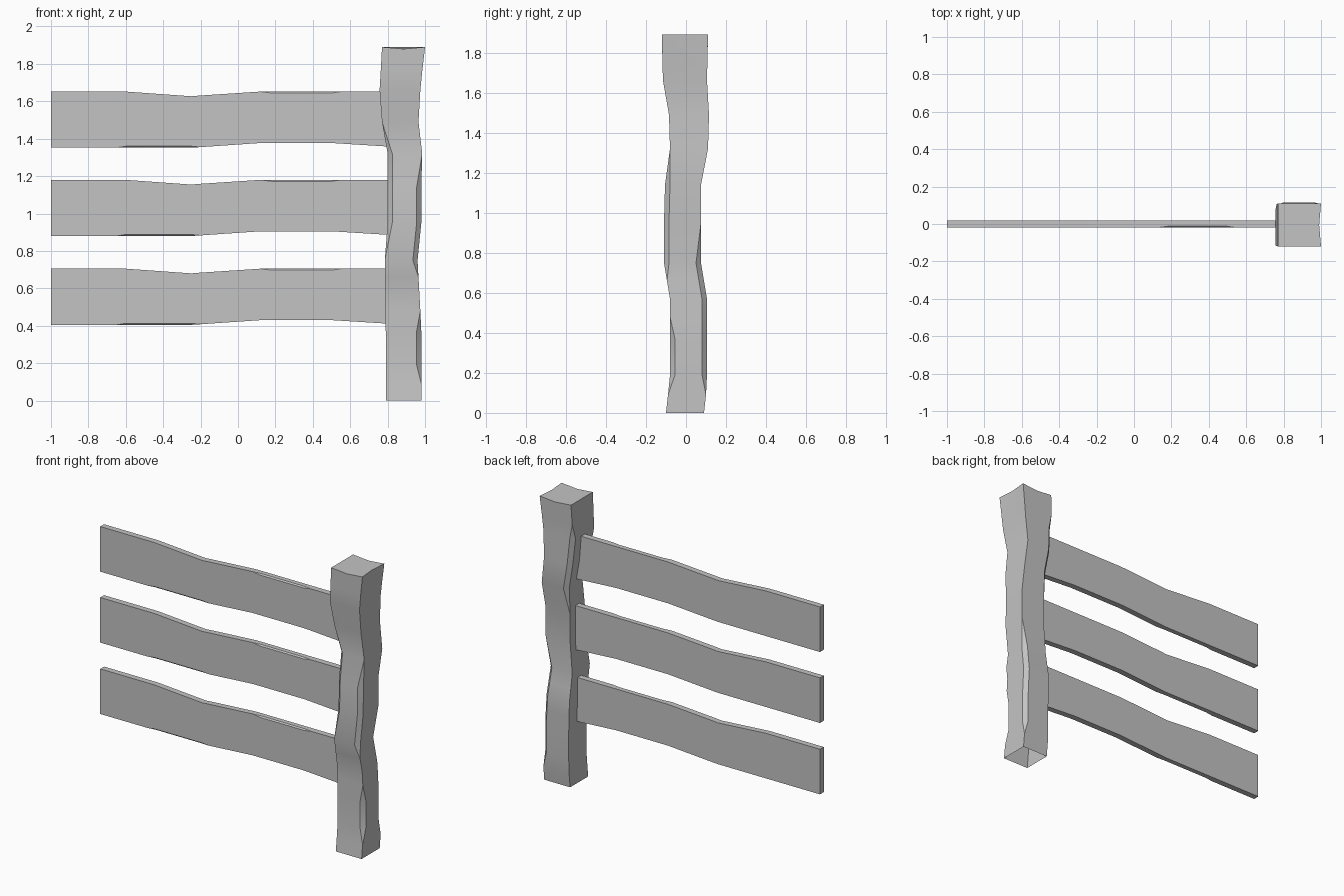
import bpy
import bmesh
import math

cube = bpy.data.objects.get("Cube")
if cube:
    bpy.data.objects.remove(cube, do_unlink=True)

# single plain wood colour
GREY = (0.55, 0.55, 0.55, 1)
wood = bpy.data.materials.new("grey_wood")
wood.use_nodes = True
wood.diffuse_color = GREY
wood.node_tree.nodes["Principled BSDF"].inputs["Base Color"].default_value = GREY


def loft(name, rings, cap_start, cap_end):
    """Join matching rings of points into one skin, with optional end caps."""
    bm = bmesh.new()
    loops = [[bm.verts.new(p) for p in ring] for ring in rings]
    n = len(loops[0])
    for a, b in zip(loops, loops[1:]):
        for i in range(n):
            j = (i + 1) % n
            bm.faces.new((a[i], a[j], b[j], b[i]))
    if cap_start:
        bm.faces.new(loops[0][::-1])
    if cap_end:
        bm.faces.new(loops[-1])
    # corners without a chamfer collapse to one point
    bmesh.ops.remove_doubles(bm, verts=bm.verts, dist=0.0005)
    bmesh.ops.recalc_face_normals(bm, faces=bm.faces)
    mesh = bpy.data.meshes.new(name)
    bm.to_mesh(mesh)
    bm.free()
    mesh.materials.append(wood)
    obj = bpy.data.objects.new(name, mesh)
    bpy.context.collection.objects.link(obj)
    bpy.ops.object.select_all(action="DESELECT")
    obj.select_set(True)
    bpy.context.view_layer.objects.active = obj
    bpy.ops.object.shade_smooth_by_angle(angle=math.radians(30))
    return obj


def post_ring(z, x0, x1, y0, y1, chips="", dip=0):
    """Post section; chips lists the chamfered corners (a, b front; c, d back)."""
    a, b, c, d = (0.025 if k in chips else 0 for k in "abcd")
    xm, ym = (x0 + x1) / 2, (y0 + y1) / 2
    return [(x0, y0 + a, z), (x0 + a, y0, z), (xm, y0, z - dip),
            (x1 - b, y0, z), (x1, y0 + b, z), (x1 - dip, ym, z),
            (x1, y1 - c, z), (x1 - c, y1, z), (xm, y1, z - dip),
            (x0 + d, y1, z), (x0, y1 - d, z), (x0, ym, z)]


# crooked post with chipped corners, open underneath
loft("post", [
    post_ring(0, .79, .98, -.10, .09),
    post_ring(.09, .79, .98, -.09, .10),
    post_ring(.19, .79, .98, -.08, .105, "bc"),
    post_ring(.37, .79, .98, -.08, .105, "bc"),
    post_ring(.48, .787, .975, -.08, .105, "c"),
    post_ring(.57, .785, .97, -.08, .105, "c"),
    post_ring(.66, .785, .965, -.095, .09, "c"),
    post_ring(.75, .785, .96, -.11, .075, "bc"),
    post_ring(.95, .80, .98, -.11, .075, "ab"),
    post_ring(1.14, .80, .98, -.105, .075, "ab"),
    post_ring(1.32, .80, .985, -.08, .11, "ad"),
    post_ring(1.49, .77, .965, -.085, .115, "d"),
    post_ring(1.66, .757, .975, -.115, .105, "d"),
    post_ring(1.76, .763, .985, -.118, .107),
    post_ring(1.89, .77, 1.0, -.12, .11, "", .01),
], False, True)


def plank_ring(x, low, high, chip_low, chip_high):
    y = 0.02
    return [(x, -y, low + chip_low), (x, -y + chip_low, low), (x, y, low),
            (x, y, high), (x, -y + chip_high, high), (x, -y, high - chip_high)]


# three matching rails, set into the post
STATIONS = [(-1, .405, .705, 0, 0), (-.65, .405, .705, 0, 0),
            (-.6, .405, .705, .008, 0), (-.25, .405, .68, .008, 0),
            (-.2, .408, .684, 0, 0), (.12, .43, .705, 0, 0),
            (.18, .43, .705, 0, .008), (.5, .43, .705, 0, .008),
            (.55, .427, .705, 0, 0), (.87, .407, .705, 0, 0)]
for name, lift in (("lower_rail", 0), ("middle_rail", .475), ("upper_rail", .947)):
    loft(name, [plank_ring(x, lo + lift, hi + lift, c, d)
                for x, lo, hi, c, d in STATIONS], True, True)
